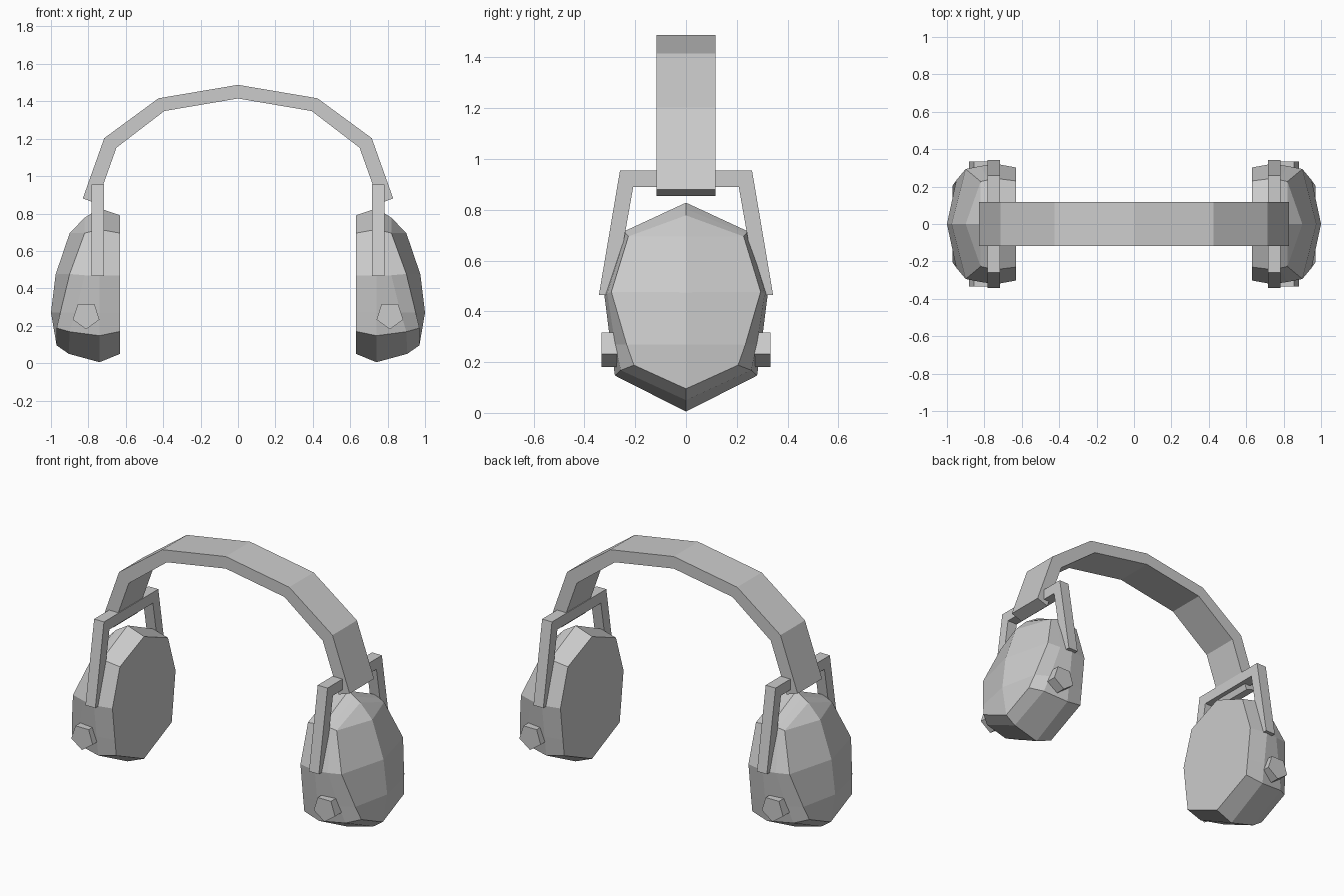
import bpy, bmesh, math

if "Cube" in bpy.data.objects:
    bpy.data.objects.remove(bpy.data.objects["Cube"])


def make_object(name, verts, faces, mirror_x=False, mirror_y=False):
    mesh = bpy.data.meshes.new(name)
    bm = bmesh.new()
    vs = [bm.verts.new(v) for v in verts]
    for f in faces:
        bm.faces.new([vs[i] for i in f])
    bmesh.ops.recalc_face_normals(bm, faces=bm.faces[:])
    bm.to_mesh(mesh)
    bm.free()
    ob = bpy.data.objects.new(name, mesh)
    bpy.context.collection.objects.link(ob)
    if mirror_x or mirror_y:
        mod = ob.modifiers.new("Mirror", 'MIRROR')
        mod.use_axis = (mirror_x, mirror_y, False)
        mod.use_mirror_merge = False
    return ob


def strip_prism(name, outer, inner, to_a, to_b, **kw):
    """Bent bar: outer and inner outlines joined segment by segment, with thickness from to_a to to_b."""
    n = len(outer)
    verts = [f(*p) for f in (to_a, to_b) for p in outer + inner]
    k = 2 * n
    faces = []
    for i in range(n - 1):
        o0, o1, i0, i1 = i, i + 1, n + i, n + i + 1
        faces += [(o0, o1, i1, i0), (k + o0, k + i0, k + i1, k + o1),
                  (o0, k + o0, k + o1, o1), (i0, i1, k + i1, k + i0)]
    for i in (0, n - 1):
        faces.append((i, n + i, k + n + i, k + i))
    return make_object(name, verts, faces, **kw)


def mirrored(half):
    return half + [(-a, b) for a, b in half[-2::-1]]


# Headband: angular arch with constant width
outer = mirrored([(-0.83, 0.88), (-0.715, 1.203), (-0.425, 1.416), (0, 1.488)])
inner = mirrored([(-0.756, 0.855), (-0.65, 1.152), (-0.394, 1.348), (0, 1.415)])
strip_prism("headband", outer, inner,
            lambda x, z: (x, -0.117, z), lambda x, z: (x, 0.117, z))

# Yokes: fork over each ear cup
strip_prism("yoke",
            [(-0.343, 0.465), (-0.26, 0.955), (0.26, 0.955), (0.343, 0.465)],
            [(-0.283, 0.465), (-0.208, 0.89), (0.208, 0.89), (0.283, 0.465)],
            lambda y, z: (0.716, y, z), lambda y, z: (0.782, y, z), mirror_x=True)

# Ear cups: half rings from top to bottom (x, y, z), lofted from inner face to rim
rings = [
    [(.63, 0, .79), (.63, .23, .695), (.63, .302, .47), (.63, .278, .27), (.63, .265, .17), (.63, 0, .05)],
    [(.74, 0, .828), (.74, .244, .715), (.74, .322, .467), (.74, .297, .27), (.74, .28, .147), (.74, 0, .005)],
    [(.78, 0, .803), (.78, .236, .706), (.82, .31, .47), (.87, .279, .27), (.90, .257, .168), (.905, 0, .05)],
    [(.82, 0, .778), (.82, .227, .695), (.90, .294, .477), (.95, .234, .27), (.97, .205, .188), (.97, 0, .095)],
]
verts, N = [], 10
for r in rings:
    verts += r + [(x, -y, z) for x, y, z in r[-2:0:-1]]
faces = [tuple(range(N))]
for k in range(len(rings) - 1):
    for i in range(N):
        j = (i + 1) % N
        faces.append((k * N + i, k * N + j, (k + 1) * N + j, (k + 1) * N + i))
# bulging outer cap with a central spine
s = len(verts)
verts += [(.90, 0, .695), (.975, 0, .475), (1.0, 0, .27)]
b = (len(rings) - 1) * N
for side in ([0, 1, 2, 3, 4, 5], [0, 9, 8, 7, 6, 5]):
    t, u, m, l, w, e = [b + i for i in side]
    faces += [(t, u, s), (u, m, s + 1, s), (m, l, s + 2, s + 1), (l, w, e, s + 2)]
make_object("ear_cup", verts, faces, mirror_x=True)

# Side knobs: five-sided studs on front and back of each cup
verts = []
for y in (-0.333, -0.2):
    for i in range(5):
        a = math.radians(-90 + 72 * i)
        verts.append((0.812 + 0.075 * math.cos(a), y, 0.256 + 0.075 * math.sin(a)))
faces = [tuple(range(5)), tuple(range(5, 10))]
faces += [(i, (i + 1) % 5, 5 + (i + 1) % 5, 5 + i) for i in range(5)]
make_object("side_knob", verts, faces, mirror_x=True, mirror_y=True)
